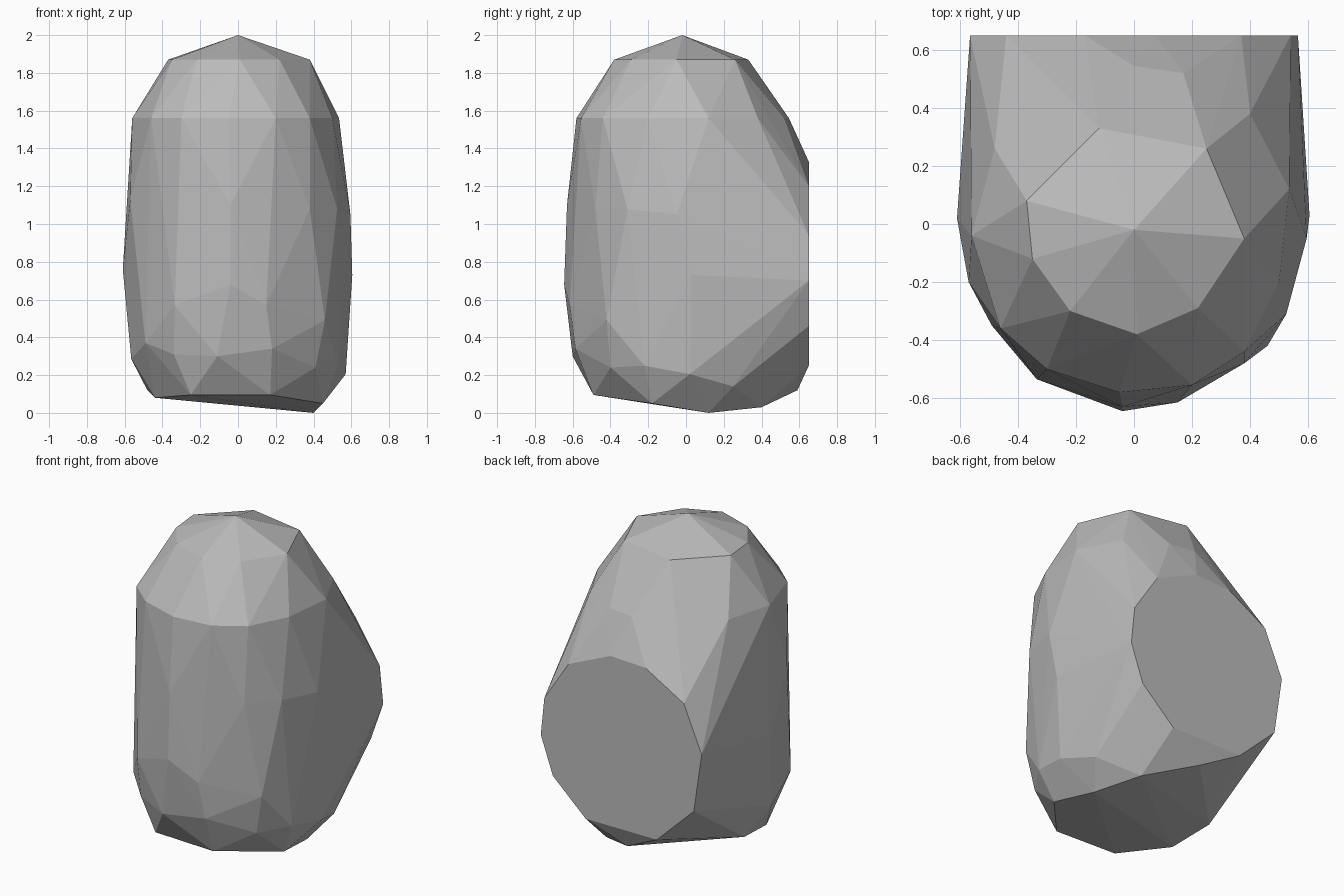
import bpy
import bmesh
from mathutils import Vector

# Remove the default object
default_cube = bpy.data.objects.get("Cube")
if default_cube:
    bpy.data.objects.remove(default_cube, do_unlink=True)


def flat_material(name, colour):
    """One plain colour, shown in viewport and render."""
    material = bpy.data.materials.new(name)
    material.use_nodes = True
    material.diffuse_color = colour
    shader = material.node_tree.nodes["Principled BSDF"]
    shader.inputs["Base Color"].default_value = colour
    shader.inputs["Roughness"].default_value = 0.9
    return material


def level_ring(height, outline):
    """Points of a horizontal outline given as x, y."""
    return [Vector((x, y, height)) for x, y in outline]


def upright_ring(depth, outline):
    """Points of an upright outline given as x, z."""
    return [Vector((x, depth, z)) for x, z in outline]


def loose_ring(outline):
    """Points of an uneven outline given as x, y, z."""
    return [Vector(point) for point in outline]


def faceted_solid(name, rings, material):
    """Wrap the rings in one tight skin of flat facets."""
    mesh = bpy.data.meshes.new(name)
    bm = bmesh.new()
    for ring in rings:
        for point in ring:
            bm.verts.new(point)
    hull = bmesh.ops.convex_hull(bm, input=bm.verts[:])
    unused = [v for v in hull["geom_interior"] if isinstance(v, bmesh.types.BMVert)]
    bmesh.ops.delete(bm, geom=unused, context="VERTS")
    # Merge triangles that lie in one plane, such as the flat back
    bmesh.ops.dissolve_limit(bm, angle_limit=0.01, verts=bm.verts[:], edges=bm.edges[:])
    bmesh.ops.recalc_face_normals(bm, faces=bm.faces[:])
    bm.to_mesh(mesh)
    bm.free()
    mesh.materials.append(material)
    solid = bpy.data.objects.new(name, mesh)
    bpy.context.scene.collection.objects.link(solid)
    return solid


# Peak and the crown edge around it
peak = [Vector((0, -.02, 2))]
crown = level_ring(1.87, [
    (-.37, .08), (-.35, -.12), (-.22, -.3), (.01, -.38),
    (.22, -.29), (.38, -.05), (.25, .26), (-.12, .33)])

# Shoulder, where the sides turn upright
shoulder = level_ring(1.56, [
    (-.56, -.04), (-.46, -.36), (-.3, -.5), (-.05, -.58), (.2, -.555),
    (.38, -.44), (.5, -.2), (.535, .12), (.4, .38), (.17, .52),
    (0, .545), (-.48, .26)])

# Uneven belly
belly = loose_ring([
    (-.61, .02, .76), (-.57, -.2, 1.13), (-.335, -.535, .57),
    (-.04, -.645, .68), (-.04, -.63, 1.1), (.15, -.615, .57),
    (.38, -.48, 1.08), (.46, -.42, .49), (.525, -.31, 1.08),
    (.595, -.05, 1.05), (.605, .03, .73)])

# Lower edge, where the sides turn in
lower_edge = loose_ring([
    (-.565, -.05, .285), (-.49, -.35, .37), (-.34, -.49, .31),
    (-.11, -.6, .3), (.18, -.585, .34), (.41, -.4, .24),
    (.53, -.22, .25), (.57, .02, .205), (.5, .25, .14)])

# Underside
underside = loose_ring([
    (-.44, -.18, .08), (-.25, -.47, .095), (.17, -.49, .095),
    (.45, -.18, .05), (.4, .12, 0), (.28, .4, .03),
    (0, .59, .12), (-.48, .1, .12)])

# Flat cut back
back_cut = upright_ring(.65, [
    (.075, 1.33), (.37, 1.2), (.54, .94), (.565, .7), (.48, .46),
    (.25, .25), (-.25, .25), (-.51, .5), (-.565, .875),
    (-.44, 1.165), (-.17, 1.32)])

stone_grey = flat_material("stone_grey", (.5, .5, .5, 1))
faceted_solid(
    "faceted_stone",
    [peak, crown, shoulder, belly, lower_edge, underside, back_cut],
    stone_grey)
